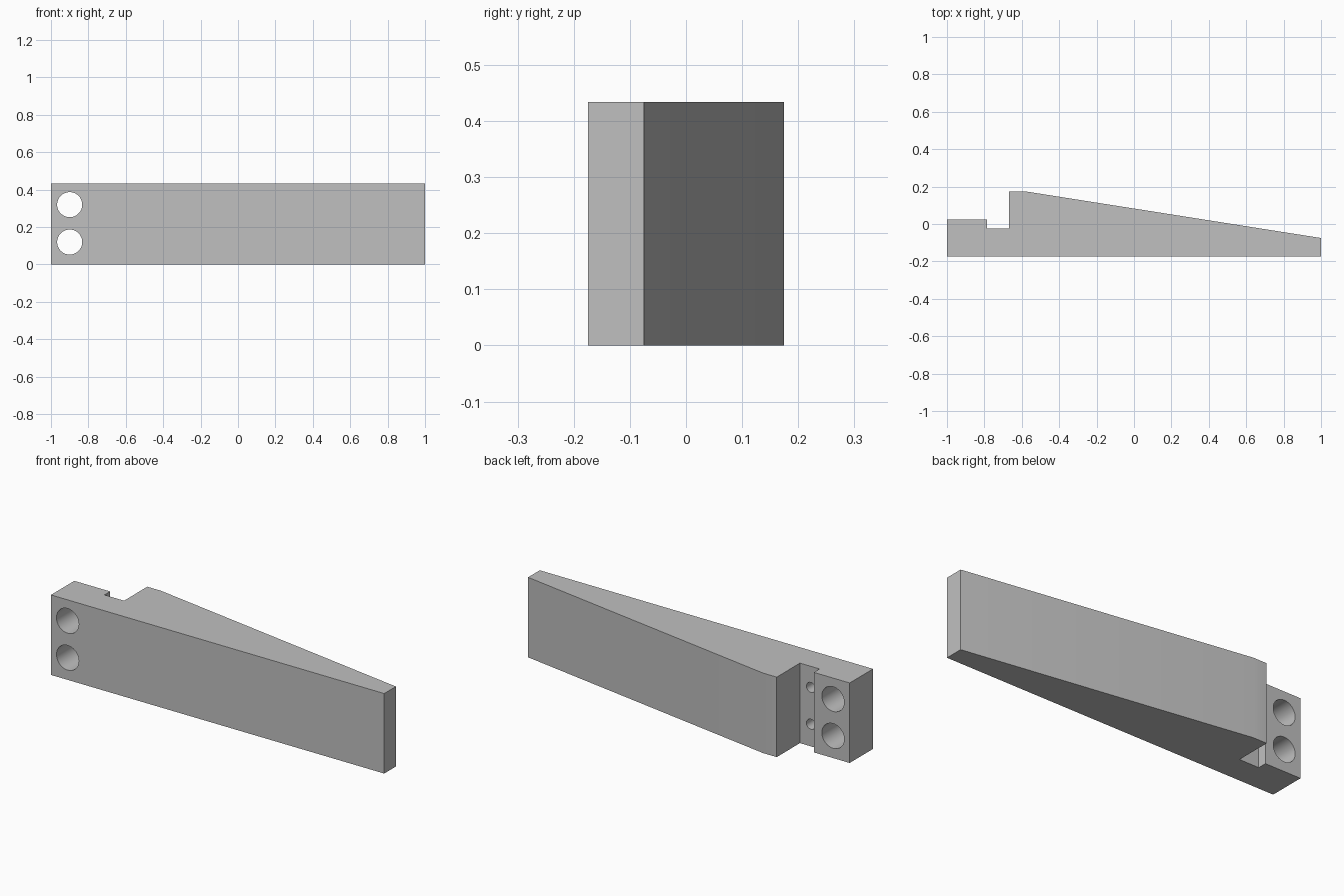
import bpy, bmesh, math
from mathutils import Matrix, Vector

cube = bpy.data.objects.get("Cube")
if cube:
    bpy.data.objects.remove(cube, do_unlink=True)

HEIGHT = 0.434

grey = bpy.data.materials.new("plain grey")
grey.use_nodes = True
colour = (0.53, 0.53, 0.53, 1)
grey.diffuse_color = colour
grey.node_tree.nodes["Principled BSDF"].inputs["Base Color"].default_value = colour


def add_object(name, bm):
    mesh = bpy.data.meshes.new(name)
    bmesh.ops.recalc_face_normals(bm, faces=bm.faces)
    bm.to_mesh(mesh)
    bm.free()
    mesh.materials.append(grey)
    obj = bpy.data.objects.new(name, mesh)
    bpy.context.collection.objects.link(obj)
    return obj


def add_bore(bm, x, z, radius, y_start, y_end):
    place = (Matrix.Translation((x, (y_start + y_end) / 2, z))
             @ Matrix.Rotation(math.pi / 2, 4, "X"))
    bmesh.ops.create_cone(bm, cap_ends=True, segments=48, radius1=radius,
                          radius2=radius, depth=y_end - y_start, matrix=place)


# Wedge body: plan profile with mounting block, slot and tapered back
profile = [(-1, -0.175), (1, -0.175), (1, -0.075), (-0.585, 0.175),
           (-0.667, 0.175), (-0.667, -0.024), (-0.785, -0.024), (-0.785, 0.025),
           (-1, 0.025)]
bm = bmesh.new()
base = bm.faces.new([bm.verts.new((x, y, 0)) for x, y in profile])
top = bmesh.ops.extrude_face_region(bm, geom=[base])
bmesh.ops.translate(bm, vec=Vector((0, 0, HEIGHT)),
                    verts=[g for g in top["geom"] if isinstance(g, bmesh.types.BMVert)])
body = add_object("wedge_arm", bm)

# Two mounting holes right through, two small blind holes in the slot floor
bm = bmesh.new()
for z in (0.12, 0.32):
    add_bore(bm, -0.9, z, 0.067, -0.3, 0.2)
    add_bore(bm, -0.733, z, 0.027, -0.11, 0.0)
cutter = add_object("hole_cutter", bm)
cutter.hide_render = True

cut = body.modifiers.new("holes", "BOOLEAN")
cut.operation = "DIFFERENCE"
cut.solver = "EXACT"
cut.object = cutter

bpy.ops.object.select_all(action="DESELECT")
body.select_set(True)
bpy.context.view_layer.objects.active = body
bpy.ops.object.modifier_apply(modifier=cut.name)
bpy.data.objects.remove(cutter, do_unlink=True)
bpy.ops.object.shade_smooth_by_angle(angle=math.radians(30))
